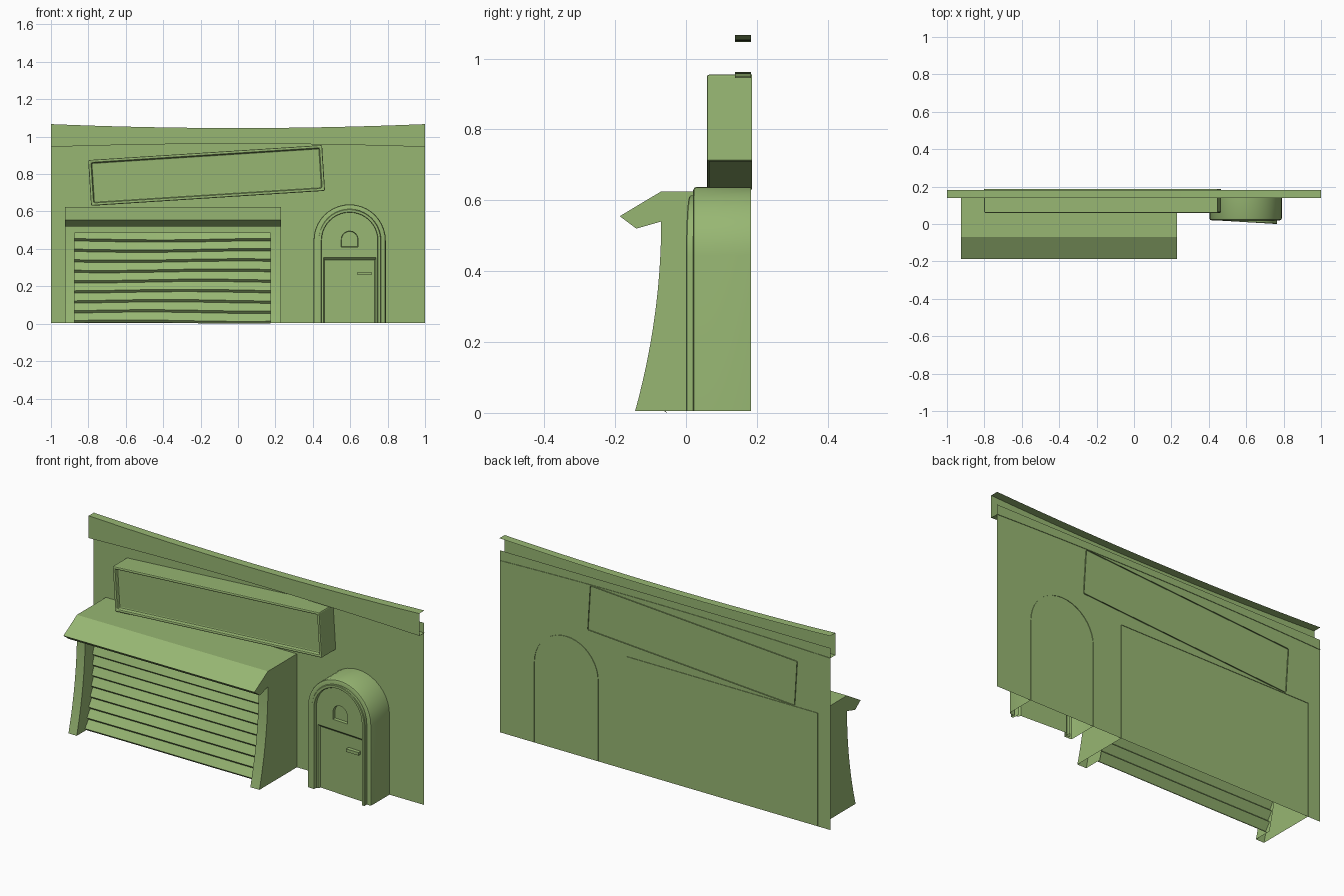
import bpy, bmesh
from math import sin, cos, pi, radians
from mathutils import Vector

cube = bpy.data.objects.get("Cube")
if cube:
    bpy.data.objects.remove(cube, do_unlink=True)

green = bpy.data.materials.new("leaf_green")
green.use_nodes = True
COLOR = (0.31, 0.47, 0.17, 1)
green.diffuse_color = COLOR
green.node_tree.nodes["Principled BSDF"].inputs["Base Color"].default_value = COLOR

BACK = 0.183
BASE = 0.005


def finish(name, bm, smooth=None):
    mesh = bpy.data.meshes.new(name)
    bm.to_mesh(mesh)
    bm.free()
    mesh.materials.append(green)
    obj = bpy.data.objects.new(name, mesh)
    bpy.context.collection.objects.link(obj)
    if smooth:
        bpy.ops.object.select_all(action='DESELECT')
        obj.select_set(True)
        bpy.context.view_layer.objects.active = obj
        bpy.ops.object.shade_smooth_by_angle(angle=radians(smooth))
    return obj


def loft(name, rings, facing, closed=False, cap=False, smooth=None):
    """Skin a series of equal-length point rings, turned towards facing."""
    bm = bmesh.new()
    rows = [[bm.verts.new(p) for p in ring] for ring in rings]
    n = len(rows[0])
    for a, b in zip(rows, rows[1:]):
        for i in range(n if closed else n - 1):
            j = (i + 1) % n
            bm.faces.new((a[i], a[j], b[j], b[i]))
    if cap:
        bm.faces.new(rows[-1])
        bmesh.ops.recalc_face_normals(bm, faces=bm.faces)
    bm.normal_update()
    total = sum((f.normal * f.calc_area() for f in bm.faces), Vector())
    if total.dot(Vector(facing)) < 0:
        bmesh.ops.reverse_faces(bm, faces=bm.faces)
    return finish(name, bm, smooth)


def box(name, lo, hi):
    bm = bmesh.new()
    bmesh.ops.create_cube(bm, size=1)
    for v in bm.verts:
        v.co = [lo[k] if v.co[k] < 0 else hi[k] for k in range(3)]
    return finish(name, bm)


def spread(a, b, n):
    return [a + (b - a) * i / n for i in range(n + 1)]


# Wall sheet
loft("wall", [[(-1, 0.18, z), (1, 0.18, z)] for z in (BASE, 1.0)], (0, -1, 0))

# Bowed trim along the top: lower flange, face, upper flange
xs = spread(-1, 1, 16)
low = lambda x: 0.962 - 0.017 * x * x
high = lambda x: 1.046 + 0.021 * x * x
loft("top_trim",
     [[(x, y, f(x)) for x in xs]
      for y, f in ((BACK, low), (0.138, low), (0.138, high), (BACK, high))],
     (0, -1, 0))

# Tilted sign with a recessed panel and open back
bm = bmesh.new()
bmesh.ops.create_cube(bm, size=1)
bmesh.ops.scale(bm, vec=(1.253, 0.127, 0.245), verts=bm.verts)
bm.normal_update()
back = [f for f in bm.faces if f.normal.y > 0.9]
front = [f for f in bm.faces if f.normal.y < -0.9]
bmesh.ops.delete(bm, geom=back, context='FACES_ONLY')
bmesh.ops.inset_region(bm, faces=front, thickness=0.022)
inset = bmesh.ops.inset_region(bm, faces=front, thickness=0.002, depth=-0.02)
sign = finish("sign", bm)
sign.location = (-0.168, 0.1225, 0.7925)
sign.rotation_euler.y = radians(-3.66)
bevel = sign.modifiers.new("soft_edges", 'BEVEL')
bevel.width = 0.006
bevel.segments = 2

# Garage bay
LEFT, RIGHT, IN_LEFT, IN_RIGHT = -0.925, 0.23, -0.875, 0.175
EAVE, LINTEL, REVEAL = 0.54, 0.485, 0.1


def bay_y(z):
    return -0.07 - 0.075 * (1 - min(z / EAVE, 1)) ** 2


hood = [(BACK, 0.625), (-0.07, 0.625), (-0.187, 0.555), (-0.14, 0.52), (-0.07, EAVE)]
loft("garage_hood", [[(x, y, z) for x in (LEFT, RIGHT)] for y, z in hood], (0, -1, 1))
heights = spread(EAVE, BASE, 14)
outline = hood + [(bay_y(z), z) for z in heights[1:]] + [(BACK, BASE)]
for side, outer, inner in ((-1, LEFT, IN_LEFT), (1, RIGHT, IN_RIGHT)):
    tag = "left" if side > 0 else "right"
    # side wall
    bm = bmesh.new()
    face = bm.faces.new([bm.verts.new((outer, y, z)) for y, z in outline])
    face.normal_update()
    if face.normal.x * side < 0:
        face.normal_flip()
    finish("garage_side_" + tag, bm)
    # pillar front
    loft("garage_pillar_" + tag,
         [[(x, bay_y(z), z) for z in heights] for x in (outer, inner)],
         (0, -1, 0), smooth=30)
    # reveal beside the shutter
    loft("garage_reveal_" + tag,
         [[(inner, bay_y(z) + d, z) for z in heights] for d in (0, REVEAL)],
         (-side, 0, 0))
span = (IN_LEFT, IN_RIGHT)
loft("garage_lintel",
     [[(x, y, z) for x in span] for y, z in
      ((bay_y(EAVE), EAVE), (bay_y(LINTEL), LINTEL), (bay_y(LINTEL) + REVEAL, LINTEL))],
     (0, -1, -1))

# Wavy overlapping shutter slats
PITCH, SLATS = 0.0545, 9
columns = spread(IN_LEFT, IN_RIGHT, 24)


def slat_row(z, out, phase):
    return [(x, bay_y(max(z, 0)) + 0.085 - out - 0.006 * sin(5 * x + phase),
             max(z + 0.004 * sin(5 * x + phase), 0)) for x in columns]


rows = []
for i in range(SLATS):
    top = 0.494 - i * PITCH
    rows.append(slat_row(top, 0, 0.5 * i))
    rows.append(slat_row(top - PITCH + 0.013, 0.016, 0.5 * i + 0.5))
rows.append(slat_row(0.494 - SLATS * PITCH, 0, 0.5 * SLATS))
loft("garage_shutter", rows, (0, -1, 0), smooth=25)

# Arched doorway
CX, SPRING = 0.597, 0.445


def arch(r, y, bottom=BASE, spring=SPRING, skew=0, steps=20):
    pts = [(CX - r, bottom)]
    pts += [(CX - r * cos(pi * i / steps), spring + r * sin(pi * i / steps))
            for i in range(steps + 1)]
    pts.append((CX + r, bottom))
    return [(x, y + skew * (0.43 - x), z) for x, z in pts]


SKEW = 0.06
loft("doorway_surround",
     [arch(0.193, BACK), arch(0.193, 0.03), arch(0.19, 0.023), arch(0.183, 0.02),
      arch(0.16, 0.02)], (0, -1, 0), smooth=40)
loft("door_frame",
     [arch(r, y, skew=SKEW) for r, y in
      ((0.168, 0.04), (0.168, 0.023), (0.165, 0.02), (0.152, 0.02), (0.15, 0.023), (0.15, 0.06))],
     (0, -1, 0), smooth=40)

# Upper door panel with a recessed half-round window
SPLIT = 0.355
loft("door_upper_panel",
     [arch(0.15, 0.04, SPLIT, skew=SKEW),
      arch(0.045, 0.04, 0.41, 0.45, SKEW),
      arch(0.043, 0.055, 0.412, 0.45, SKEW)],
     (0, -1, 0), closed=True, cap=True)


# Lower door panel with a stepped edge
def leaf(half, top, y):
    pts = [(CX - half, BASE), (CX - half, top), (CX + half, top), (CX + half, BASE)]
    return [(x, y + SKEW * (0.43 - x), z) for x, z in pts]


loft("door_lower_panel",
     [leaf(0.15, SPLIT, 0.04), leaf(0.141, SPLIT - 0.001, 0.04), leaf(0.134, 0.34, 0.055)],
     (0, -1, 0), cap=True)

# Handle
box("door_handle", (0.64, 0.02, 0.26), (0.715, 0.045, 0.276))
